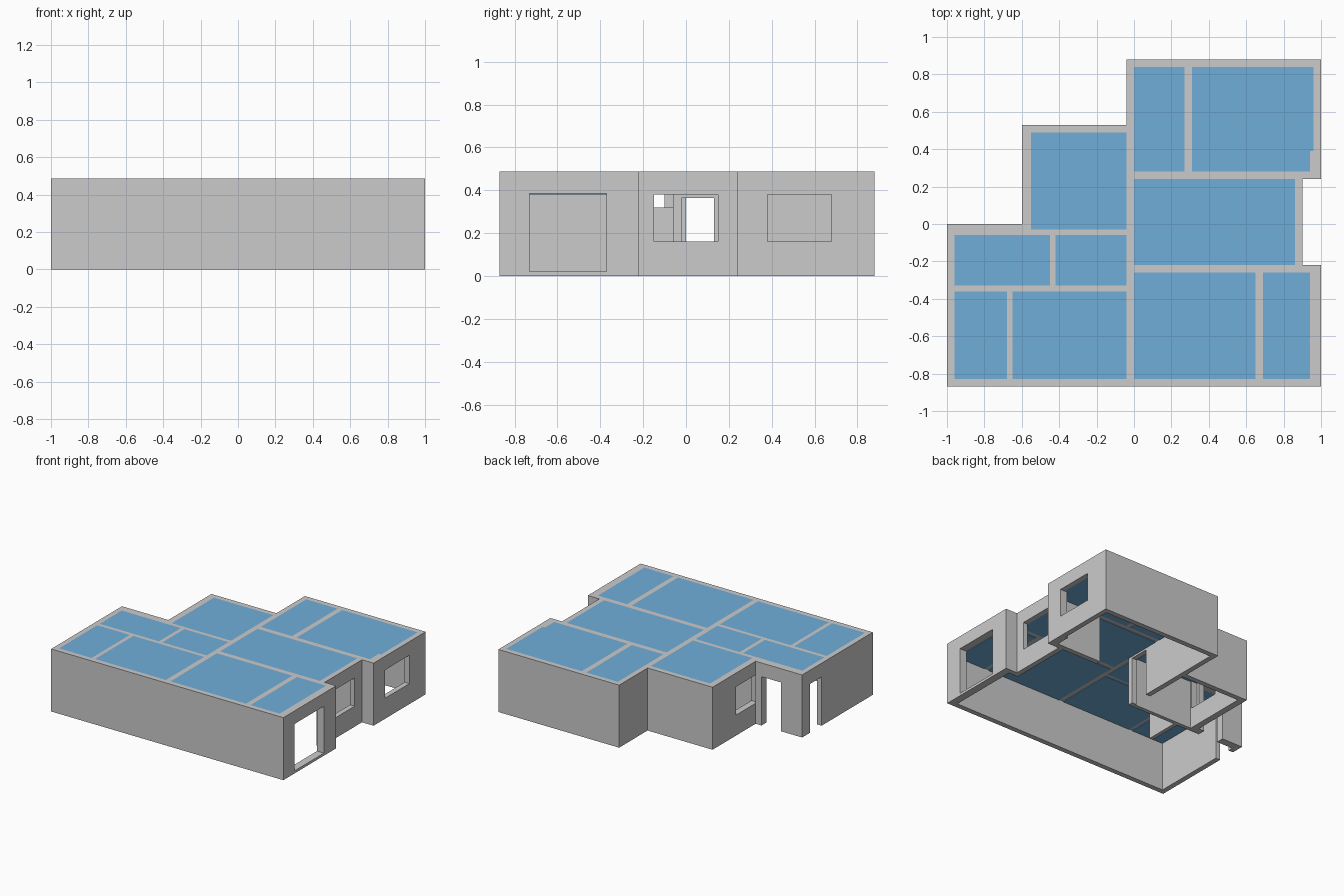
import bpy, bmesh

if "Cube" in bpy.data.objects:
    bpy.data.objects.remove(bpy.data.objects["Cube"])

TOP, CEIL, BEAM = 0.487, 0.38, 0.385


def cell_solid(name, steps, colour=None):
    """Clean surface from ordered (add?, x0, x1, y0, y1, z0, z1) boxes."""
    ax = [sorted({round(v, 4) for s in steps for v in s[1 + 2 * k:3 + 2 * k]}) for k in range(3)]
    n = [len(a) - 1 for a in ax]
    full = set()
    for s in steps:
        r = [range(ax[k].index(round(s[1 + 2 * k], 4)), ax[k].index(round(s[2 + 2 * k], 4)))
             for k in range(3)]
        cells = {(i, j, k) for i in r[0] for j in r[1] for k in r[2]}
        full = full | cells if s[0] else full - cells
    bm = bmesh.new()
    verts = {}

    def vert(c):
        if c not in verts:
            verts[c] = bm.verts.new([ax[k][c[k]] for k in range(3)])
        return verts[c]

    for c in sorted(full):
        for k in range(3):
            for side in (0, 1):
                nb = list(c)
                nb[k] += 2 * side - 1
                if tuple(nb) in full:
                    continue
                u, v = (k + 1) % 3, (k + 2) % 3
                loop = []
                for du, dv in ((0, 0), (1, 0), (1, 1), (0, 1)):
                    p = list(c)
                    p[k] += side
                    p[u] += du
                    p[v] += dv
                    loop.append(vert(tuple(p)))
                bm.faces.new(loop if side else loop[::-1])
    me = bpy.data.meshes.new(name)
    bm.to_mesh(me)
    bm.free()
    ob = bpy.data.objects.new(name, me)
    bpy.context.collection.objects.link(ob)
    if colour:
        m = bpy.data.materials.new(name + "_colour")
        m.diffuse_color = colour
        m.use_nodes = True
        m.node_tree.nodes["Principled BSDF"].inputs["Base Color"].default_value = m.diffuse_color
        me.materials.append(m)
    return ob


# Ceiling panels, one per room: x0, x1, y0, y1
rooms = {
    "back_left": (0, .27, .28, .84), "back_right": (.31, .96, .28, .84),
    "centre": (0, .86, -.22, .24), "front_centre": (0, .65, -.83, -.26),
    "front_right": (.69, .94, -.83, -.26), "left_upper": (-.55, -.04, -.03, .49),
    "entry": (-.96, -.45, -.33, -.06), "hall": (-.42, -.04, -.33, -.06),
    "front_left": (-.96, -.68, -.83, -.36), "front_mid": (-.65, -.04, -.83, -.36),
}

# House footprint blocks
walls = [(True, *b, 0, TOP) for b in (
    (-1, 1, -.87, -.22), (-1, .9, -.22, 0), (-.6, .9, 0, .24),
    (-.6, 1, .24, .53), (-.04, 1, .53, .88))]
# Open interior below the beams
walls += [(False, *b, 0, BEAM) for b in (
    (-.96, .94, -.83, -.26), (-.96, 0, -.36, -.06), (0, .86, -.26, .24),
    (0, .96, .28, .84), (0, .55, .24, .28), (-.55, -.04, -.03, .49))]
# Holes between the beams for the panels
walls += [(False, *b, BEAM, TOP) for b in rooms.values()]
# Low partition and the thicker wall beside the back room
walls += [(True, -.45, -.42, -.33, -.06, 0, .32), (True, .94, .96, .28, .39, 0, TOP)]
# Doors and windows
walls += [(False, *b) for b in (
    (.94, 1, -.73, -.37, .02, BEAM), (.86, .9, -.15, .15, .16, .38),
    (.96, 1, .39, .68, .16, .38), (.94, 1, .38, .39, .16, .38),
    (-.6, -.55, -.02, .24, .16, .38), (-1, -.96, -.24, -.1, 0, .38),
    (-.82, -.65, -.06, 0, 0, .38), (-.04, 0, -.02, .13, 0, .365))]
cell_solid("walls", walls)

for name, b in rooms.items():
    steps = [(True, *b, CEIL, TOP)]
    if name == "back_right":
        steps.append((False, .94, .96, .28, .39, CEIL, TOP))
    cell_solid(name + "_ceiling_panel", steps, (.16, .42, .7, 1))
